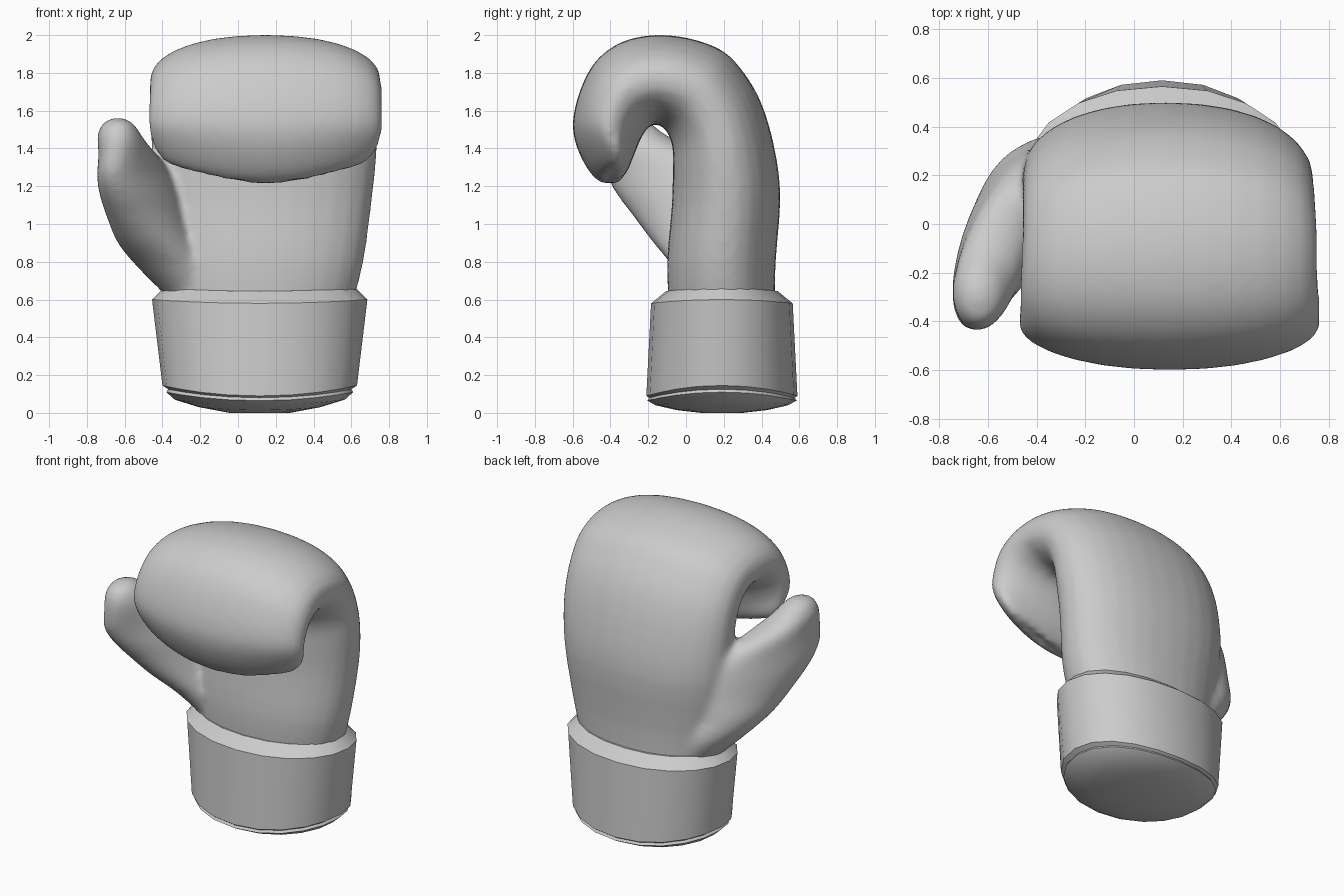
import bpy, bmesh
from math import sin, cos, pi, radians
from mathutils import Vector

if "Cube" in bpy.data.objects:
    bpy.data.objects.remove(bpy.data.objects["Cube"])


def sgn_pow(v, e):
    return (abs(v) ** e) * (1 if v >= 0 else -1)


def ring(c, u, v, n=28, p=2.0):
    """Superellipse around c with half axes u and v."""
    c, u, v = Vector(c), Vector(u), Vector(v)
    return [c + u * sgn_pow(cos(2 * pi * i / n), 2 / p)
            + v * sgn_pow(sin(2 * pi * i / n), 2 / p) for i in range(n)]


def smooth_rows(rows, k=3):
    """Catmull-Rom points through the rows of numbers."""
    out = []
    for i in range(len(rows) - 1):
        quad = [rows[max(0, min(len(rows) - 1, i + o))] for o in (-1, 0, 1, 2)]
        for s in range(k):
            t = s / k
            out.append([b + .5 * t * (c - a + t * (2 * a - 5 * b + 4 * c - d
                        + t * (3 * (b - c) + d - a))) for a, b, c, d in zip(*quad)])
    return out + [list(rows[-1])]


def loft(bm, rings):
    """Skin a row of rings and close both ends."""
    vs = [[bm.verts.new(q) for q in r] for r in rings]
    n = len(vs[0])
    for a, b in zip(vs, vs[1:]):
        for i in range(n):
            j = (i + 1) % n
            bm.faces.new((a[i], a[j], b[j], b[i]))
    bm.faces.new(vs[0])
    bm.faces.new(vs[-1])
    bmesh.ops.recalc_face_normals(bm, faces=bm.faces)


def finish(name, bm):
    me = bpy.data.meshes.new(name)
    bm.to_mesh(me)
    bm.free()
    ob = bpy.data.objects.new(name, me)
    bpy.context.collection.objects.link(ob)
    bpy.context.view_layer.objects.active = ob
    ob.select_set(True)
    return ob


# Padded hand: outer y, outer z, inner y, inner z, left x, right x, corner lift
hand = [
    (.47, .55, -.09, .55, -.37, .60, 0), (.475, .80, -.10, .80, -.41, .665, 0),
    (.50, 1.15, -.075, 1.10, -.45, .71, 0), (.465, 1.42, -.07, 1.30, -.46, .735, 0),
    (.395, 1.65, -.07, 1.40, -.46, .74, 0), (.30, 1.81, -.09, 1.47, -.46, .745, 0),
    (.19, 1.92, -.11, 1.50, -.46, .75, 0), (.01, 1.985, -.14, 1.525, -.46, .755, 0),
    (-.18, 2.0, -.165, 1.53, -.465, .755, 0), (-.35, 1.96, -.19, 1.52, -.47, .76, 0),
    (-.48, 1.86, -.21, 1.50, -.47, .765, .01), (-.56, 1.71, -.24, 1.45, -.475, .765, .03),
    (-.60, 1.54, -.265, 1.39, -.475, .765, .06), (-.58, 1.41, -.285, 1.34, -.465, .76, .09),
    (-.515, 1.28, -.31, 1.28, -.44, .735, .11), (-.45, 1.215, -.36, 1.215, -.39, .68, .11),
]
rings = []
for oy, oz, iy, iz, xl, xr, lift in smooth_rows(hand):
    mid, half = (xl + xr) / 2, (xr - xl) / 2
    r = ring((mid, (oy + iy) / 2, (oz + iz) / 2), (half, 0, 0),
             (0, (oy - iy) / 2, (oz - iz) / 2), p=2.15)
    for q in r:
        q.z += lift * ((q.x - mid) / half) ** 2
        q.y += .4 * lift * ((q.x - mid) / half) ** 2
    rings.append(r)
glove = bmesh.new()
loft(glove, rings)

# Thumb with its web: (x, y, z, half width, half depth, turn)
thumb = [
    (-.18, .20, .60, .18, .18, 0), (-.33, .15, .77, .20, .22, 12),
    (-.43, .08, .90, .20, .26, 20), (-.48, .02, 1.03, .185, .31, 25),
    (-.52, -.04, 1.16, .17, .355, 25), (-.55, -.09, 1.27, .15, .36, 23),
    (-.585, -.16, 1.37, .135, .29, 17), (-.625, -.26, 1.46, .12, .175, 10),
    (-.635, -.29, 1.53, .085, .11, 0), (-.635, -.29, 1.56, .035, .045, 0),
]
rings = []
for x, y, z, w, d, turn in smooth_rows(thumb):
    a = radians(turn)
    rings.append(ring((x, y, z), (w * cos(a), -w * sin(a), 0),
                      (d * sin(a), d * cos(a), 0)))
loft(glove, rings)
ob = finish("hand_and_thumb", glove)

# Blend thumb and hand into one soft skin
m = ob.modifiers.new("blend", 'REMESH')
m.mode = 'VOXEL'
m.voxel_size = .02
m.use_smooth_shade = True
m = ob.modifiers.new("soften", 'SMOOTH')
m.factor = .5
m.iterations = 12
bpy.ops.object.shade_smooth()
ob.select_set(False)

# Cuff: (z at sides, z at front and back, x radius, y radius)
cuff = [
    (.0, .0, .16, .11), (.03, .015, .32, .24), (.07, .04, .45, .35),
    (.11, .065, .495, .395), (.125, .08, .485, .385), (.145, .09, .515, .40),
    (.60, .58, .57, .375), (.66, .645, .51, .295), (.66, .645, .40, .20),
]
rings = []
for zs, zf, rx, ry in cuff:
    r = ring((.115, .19, 0), (rx, 0, 0), (0, ry, 0), n=20, p=2.1)
    for i, q in enumerate(r):
        s = sin(2 * pi * i / 20) ** 2
        q.z = zs * (1 - s) + zf * s
    rings.append(r)
bm = bmesh.new()
loft(bm, rings)
finish("wrist_cuff", bm)
bpy.ops.object.shade_smooth_by_angle(angle=radians(30))
